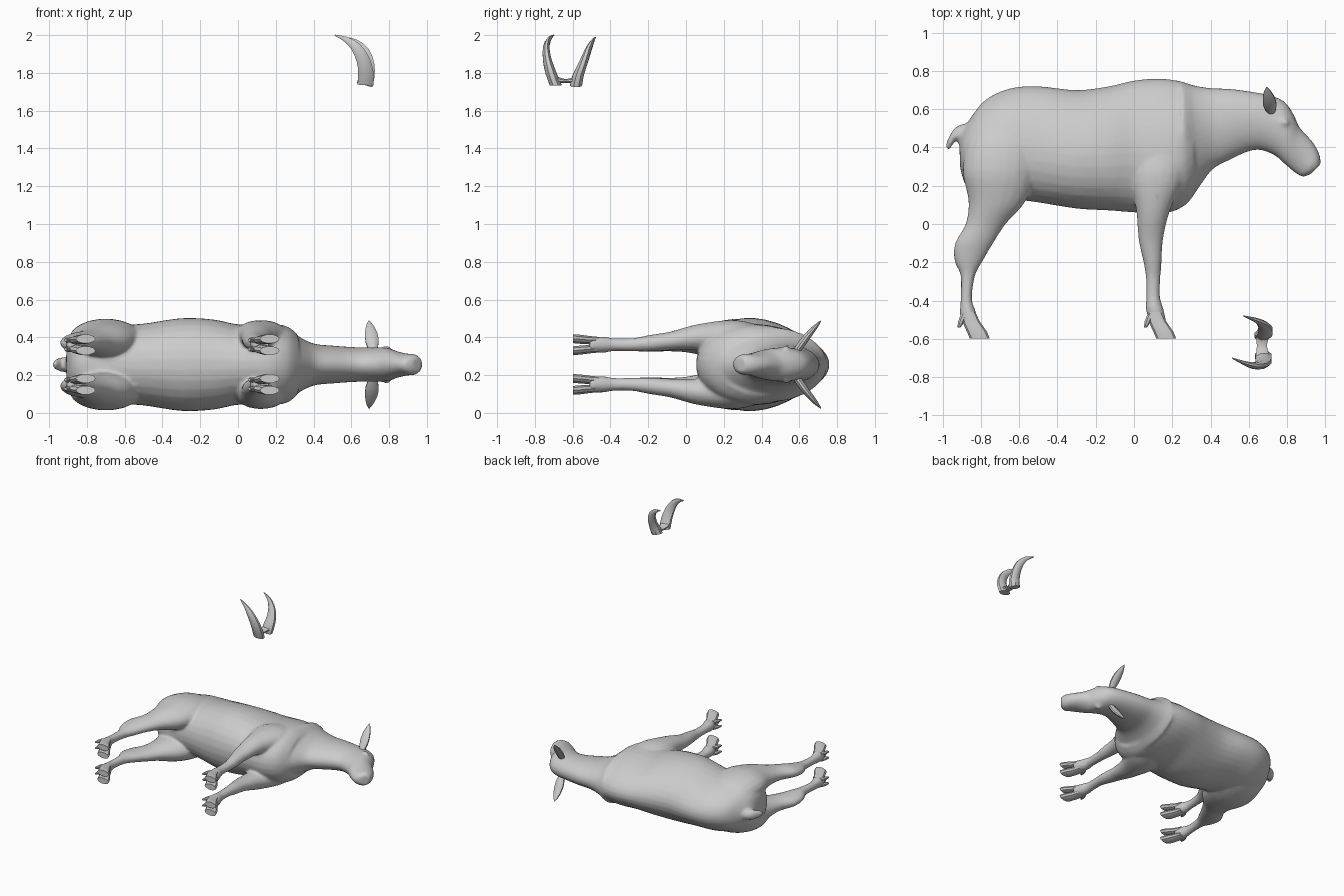
import bpy, bmesh, math
from mathutils import Vector as V

ZC = 0.256          # the animal lies on its side: this is its middle plane
grey = bpy.data.materials.new("plain grey")
grey.diffuse_color = (0.6, 0.6, 0.6, 1)


def spline(rows, n):
    """Catmull-Rom interpolation of rows of numbers, n steps per span."""
    out = []
    for i in range(len(rows) - 1):
        a, b, c, d = (rows[min(max(i + k, 0), len(rows) - 1)] for k in (-1, 0, 1, 2))
        for s in range(n):
            t = s / n
            out.append([0.5 * (2*q + (r - p)*t + (2*p - 5*q + 4*r - e)*t*t
                               + (3*q - p - 3*r + e)*t**3)
                        for p, q, r, e in zip(a, b, c, d)])
    return out + [list(rows[-1])]


def loft(bm, rings, sides, egg=0.0):
    """Skin rings given as (centre, half axis u, half axis v)."""
    loops = []
    for c, u, v in rings:
        loop = []
        for k in range(sides):
            a = 2 * math.pi * (k + 0.5) / sides
            s = math.sin(a)
            loop.append(bm.verts.new(c + u * s + v * math.cos(a) * (1 - egg * s)))
        loops.append(loop)
    for p, q in zip(loops, loops[1:]):
        for k in range(sides):
            j = (k + 1) % sides
            bm.faces.new((p[k], p[j], q[j], q[k]))
    bm.faces.new(loops[0])
    bm.faces.new(loops[-1])


def tube(bm, rows, side, sides, n):
    """Rows are x, y, z, radius across, radius along the side vector."""
    rows = spline(rows, n)
    pts = [V(r[:3]) for r in rows]
    rings = []
    for i, r in enumerate(rows):
        t = pts[min(i + 1, len(pts) - 1)] - pts[max(i - 1, 0)]
        u = side.cross(t).normalized()
        rings.append((pts[i], u * max(r[3], 0.002), side * max(r[4], 0.002)))
    loft(bm, rings, sides)


def limb(bm, rows, s, sides, n):
    """Rows are y, x centre, x half, side offset, side half."""
    loft(bm, [(V((x, y, ZC + s * o)), V((h, 0, 0)), V((0, 0, w)))
              for y, x, h, o, w in spline(rows, n)], sides)


def finish(name, bm):
    bmesh.ops.recalc_face_normals(bm, faces=bm.faces)
    me = bpy.data.meshes.new(name)
    bm.to_mesh(me)
    bm.free()
    me.materials.append(grey)
    ob = bpy.data.objects.new(name, me)
    bpy.context.collection.objects.link(ob)
    bpy.ops.object.select_all(action='DESELECT')
    ob.select_set(True)
    bpy.context.view_layer.objects.active = ob
    bpy.ops.object.shade_smooth_by_angle(angle=math.radians(35))
    return ob


# Trunk, neck and head: top x, top y, bottom x, bottom y, half width
trunk = [
    (-.915, .46, -.91, .36, .03), (-.87, .53, -.905, .28, .12),
    (-.78, .645, -.86, .18, .175), (-.65, .708, -.72, .14, .205),
    (-.5, .72, -.52, .115, .212), (-.3, .70, -.3, .08, .242),
    (-.13, .72, -.13, .07, .235), (0, .75, 0, .06, .21),
    (.13, .76, .16, .055, .212), (.24, .747, .27, .10, .2),
    (.31, .725, .345, .2, .145), (.4, .71, .41, .285, .11),
    (.5, .706, .5, .335, .1), (.62, .69, .6, .38, .092),
    (.72, .67, .67, .385, .09), (.79, .635, .74, .355, .09),
    (.835, .57, .78, .32, .083), (.865, .505, .815, .29, .07),
    (.932, .43, .85, .262, .058), (.968, .365, .885, .247, .055),
    (.976, .315, .925, .262, .038)]
hind_leg = [
    (.56, -.66, .08, .08, .05), (.45, -.68, .18, .115, .095),
    (.28, -.70, .195, .135, .108), (.12, -.715, .15, .13, .088),
    (0, -.775, .105, .125, .06), (-.10, -.835, .1, .12, .05),
    (-.19, -.863, .075, .11, .043), (-.27, -.868, .038, .105, .035),
    (-.39, -.876, .03, .105, .033), (-.46, -.868, .042, .105, .043),
    (-.51, -.86, .045, .105, .04)]
front_leg = [
    (.58, .16, .06, .07, .05), (.45, .15, .12, .10, .085),
    (.27, .125, .145, .15, .085), (.07, .10, .088, .145, .07),
    (-.08, .088, .064, .125, .05), (-.2, .097, .047, .112, .043),
    (-.28, .1, .038, .105, .035), (-.38, .1, .036, .105, .034),
    (-.44, .107, .046, .105, .043), (-.51, .125, .045, .105, .04)]

bm = bmesh.new()
rings = [(V(((a + c) / 2, (b + d) / 2, ZC)), V(((a - c) / 2, (b - d) / 2, 0)), V((0, 0, w)))
         for a, b, c, d, w in spline(trunk, 4)]
loft(bm, rings[:40], 32, 0.18)
loft(bm, rings[36:], 32, -0.05)
for s in (1, -1):
    limb(bm, hind_leg, s, 20, 4)
    limb(bm, front_leg, s, 20, 4)
    # brow over the eye
    limb(bm, [(.5, .79, .012, .07, .012), (.53, .785, .03, .078, .023),
              (.56, .775, .012, .07, .012)], s, 10, 2)
# tail
tube(bm, [(-.86, .48, ZC, .05, .05), (-.91, .475, ZC, .04, .042),
          (-.945, .45, ZC, .022, .036), (-.965, .415, ZC, .016, .026),
          (-.97, .39, ZC, .009, .012)], V((0, 0, 1)), 12, 3)
body = finish("body", bm)
# fuse the overlapping forms into one skin, then thin it to light facets
m = body.modifiers.new("fuse", 'REMESH')
m.mode, m.voxel_size, m.use_smooth_shade = 'VOXEL', 0.01, True
m = body.modifiers.new("soften", 'SMOOTH')
m.factor, m.iterations = 0.5, 4
m = body.modifiers.new("facets", 'DECIMATE')
m.ratio = 0.2

# Cloven hooves with dew claws
bm = bmesh.new()
for hx in (-.862, .112):
    for s in (1, -1):
        for c in (-.024, .024):
            o = .105 + c
            limb(bm, [(-.46, hx, .034, o, .018), (-.51, hx + .012, .045, o, .023),
                      (-.56, hx + .04, .052, o + c * .2, .025),
                      (-.598, hx + .056, .052, o + c * .3, .024)], s, 10, 2)
            limb(bm, [(-.47, hx - .025, .018, o, .014), (-.51, hx - .04, .018, o, .014),
                      (-.54, hx - .052, .008, o, .007)], s, 8, 2)
finish("hooves", bm)

# Leaf-shaped ears
bm = bmesh.new()
for s in (1, -1):
    tube(bm, [(.715, .585, ZC + s * .07, .018, .022), (.71, .62, ZC + s * .12, .02, .036),
              (.705, .655, ZC + s * .165, .017, .034), (.698, .69, ZC + s * .205, .011, .02),
              (.694, .715, ZC + s * .232, .002, .003)], V((1, 0, 0)), 10, 2)
finish("ears", bm)

# Horns, set apart from the animal
bm = bmesh.new()
tube(bm, [(.675, -.69, 1.735, .046, .034), (.677, -.715, 1.80, .044, .032),
          (.662, -.735, 1.87, .038, .024), (.625, -.74, 1.935, .029, .018),
          (.572, -.725, 1.977, .016, .011), (.512, -.70, 2.0, .003, .003)],
     V((0, 1, 0)), 8, 2)
tube(bm, [(.67, -.582, 1.735, .046, .034), (.683, -.57, 1.79, .044, .032),
          (.686, -.545, 1.85, .038, .026), (.668, -.52, 1.915, .029, .019),
          (.626, -.498, 1.962, .016, .011), (.57, -.48, 1.988, .003, .003)],
     V((0, 1, 0)), 8, 2)
# small bridge joining the two horn bases
tube(bm, [(.672, -.69, 1.765, .02, .04), (.668, -.635, 1.757, .01, .028),
          (.672, -.58, 1.765, .02, .04)], V((1, 0, 0)), 8, 2)
finish("horns", bm)
